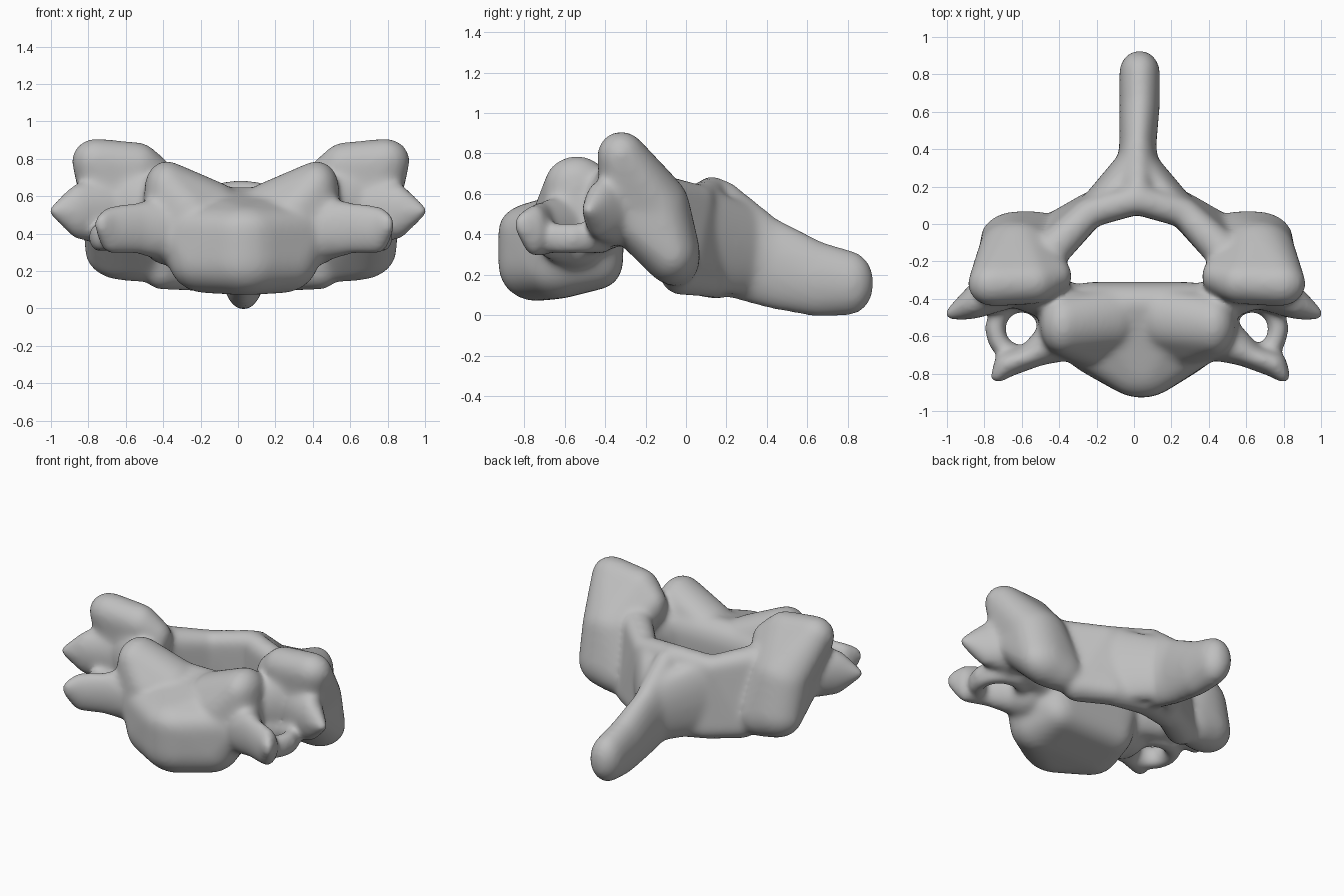
import bpy
import bmesh
from math import cos, sin, tau
from mathutils import Vector

default_cube = bpy.data.objects.get("Cube")
if default_cube:
    bpy.data.objects.remove(default_cube, do_unlink=True)

bone_grey = bpy.data.materials.new("bone grey")
bone_grey.use_nodes = True
colour = (0.52, 0.52, 0.52, 1)
bone_grey.diffuse_color = colour
bone_grey.node_tree.nodes["Principled BSDF"].inputs["Base Color"].default_value = colour

bone = bmesh.new()


def knob(x, y, z, rx, ry=None, rz=None):
    """An ellipsoid control volume: centre and radii."""
    return Vector((x, y, z)), Vector((rx, ry or rx, rz or rx))


def mirrored(knobs, axis):
    """The same knobs reflected across the plane x = axis."""
    return [(Vector((2 * axis - c.x, c.y, c.z)), r) for c, r in knobs]


def wrap(*knobs):
    """Stretch one convex skin over a group of knobs."""
    part = bmesh.new()
    for centre, radii in knobs:
        ball = bmesh.ops.create_icosphere(part, subdivisions=3, radius=1)
        for vert in ball["verts"]:
            vert.co = centre + vert.co * radii
    cloud = [vert.co.copy() for vert in part.verts]
    part.free()
    skin = bmesh.new()
    for point in cloud:
        skin.verts.new(point)
    result = bmesh.ops.convex_hull(skin, input=skin.verts)
    spare = {v for v in result["geom_interior"] + result["geom_unused"]
             if isinstance(v, bmesh.types.BMVert)}
    bmesh.ops.delete(skin, geom=list(spare), context="VERTS")
    bmesh.ops.recalc_face_normals(skin, faces=skin.faces)
    copies = {vert: bone.verts.new(vert.co) for vert in skin.verts}
    for face in skin.faces:
        bone.faces.new([copies[vert] for vert in face.verts])
    skin.free()


def wrap_pair(*knobs, axis=0.015):
    wrap(*knobs)
    wrap(*mirrored(knobs, axis))


def chain_pair(*knobs, axis=0.015):
    for first, second in zip(knobs, knobs[1:]):
        wrap_pair(first, second, axis=axis)


# Broad rounded body with a flat back and a sloping front rim
back_top = knob(.3, -.43, .5, .13, .12, .15)
back_low = knob(.24, -.43, .27, .14, .12, .14)
front_low = knob(.23, -.64, .25, .2, .18, .17)
front_side = knob(.35, -.59, .43, .17, .15, .13)
sides = [back_top, back_low, front_low, front_side]
wrap(knob(.04, -.75, .25, .22, .18, .18),
     knob(.04, -.74, .42, .22, .19, .14),
     *sides, *mirrored(sides, .03))

# Raised side lips of the body
wrap_pair(knob(.42, -.54, .65, .12, .16, .14),
          knob(.42, -.56, .38, .14, .16, .15),
          knob(.14, -.5, .56, .1, .16, .11),
          knob(.3, -.62, .52, .14, .13, .12), axis=.02)

# Front bars of the side processes
front_tip = knob(.75, -.75, .42, .07, .07, .13)
chain_pair(knob(.42, -.58, .42, .13, .15, .18),
           knob(.6, -.7, .43, .1, .06, .14),
           front_tip, axis=.035)
wrap_pair(front_tip, knob(.8, -.82, .45, .04, .03, .06), axis=.035)

# Ring of bone around each side opening
ring = [knob(.63 + .145 * cos(tau * i / 12), -.56 + .145 * sin(tau * i / 12), .38,
             .055, .055, .08) for i in range(13)]
chain_pair(*ring)

# Rear pointed side processes, webbed to the pillars
chain_pair(knob(.72, -.36, .52, .17, .1, .18),
           knob(.86, -.42, .52, .07, .09, .15),
           knob(.98, -.48, .52, .035), axis=0)

# Stalks joining the body to the pillars
chain_pair(knob(.41, -.42, .5, .13, .12, .19),
           knob(.58, -.36, .54, .15, .11, .21))

# Joint pillars: upper facet, middle and lower facet
middle = knob(.66, -.13, .53, .2, .15, .17)
front_face = knob(.68, -.33, .52, .17, .09, .14)
crown = [knob(.79, -.32, .79, .13, .12, .12), knob(.57, -.31, .76, .13, .12, .13)]
wrap_pair(*crown, middle, front_face)
wrap_pair(crown[-1], middle, front_face, knob(.43, -.28, .68, .07, .09, .11))
wrap_pair(middle, front_face, knob(.65, -.07, .31, .2, .14, .16),
          knob(.56, -.05, .28, .15, .12, .14))

# Thin curved plates closing the arch
outer = [knob(.47, -.14, .6, .1), knob(.44, -.03, .2, .1)]
inner = [knob(.27, .06, .57, .08), knob(.25, .09, .18, .09)]
centre = [knob(.02, .13, .61, .08), knob(.02, .15, .18, .1)]
wrap_pair(*outer, *inner)
wrap_pair(*inner, *centre)

# Long rear spine with flared root
root = knob(.02, .2, .38, .12, .1, .29)
neck = knob(.02, .42, .26, .1, .1, .23)
shaft = knob(.03, .65, .18, .11, .1, .19)
tip = knob(.03, .81, .16, .11, .12, .16)
for near, far in ((root, neck), (neck, shaft), (shaft, tip)):
    wrap(near, far)
wrap_pair(knob(.22, .11, .37, .09, .08, .26), knob(.03, .33, .32, .09, .09, .22))

# Fuse every part into one smooth bone
mesh = bpy.data.meshes.new("neck_bone")
bone.to_mesh(mesh)
bone.free()
mesh.materials.append(bone_grey)
neck_bone = bpy.data.objects.new("neck_bone", mesh)
bpy.context.collection.objects.link(neck_bone)
fuse = neck_bone.modifiers.new("Fuse", "REMESH")
fuse.mode = "VOXEL"
fuse.voxel_size = 0.015
fuse.use_smooth_shade = True
soften = neck_bone.modifiers.new("Soften", "SMOOTH")
soften.factor = 0.5
soften.iterations = 28
